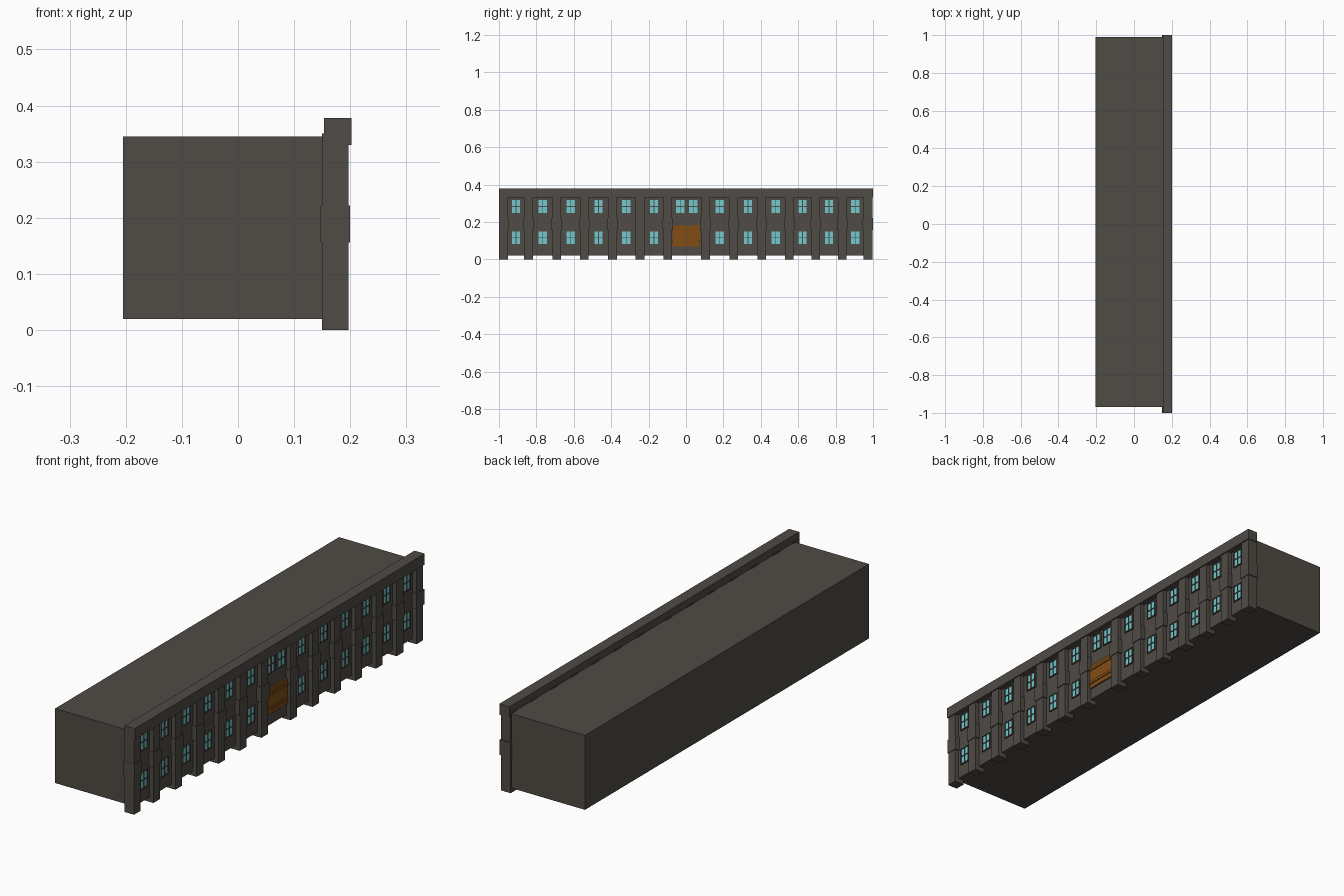
import bpy, bmesh

if "Cube" in bpy.data.objects:
    bpy.data.objects.remove(bpy.data.objects["Cube"])


def material(name, color):
    m = bpy.data.materials.new(name)
    m.diffuse_color = (*color, 1)
    m.use_nodes = True
    m.node_tree.nodes["Principled BSDF"].inputs["Base Color"].default_value = m.diffuse_color
    return m


STONE = material("stone", (0.08, 0.07, 0.06))
GLASS = material("glass", (0.17, 0.58, 0.61))
WOOD = material("wood", (0.22, 0.075, 0.008))


def boxes(name, mat, items):
    """One object made of boxes, each given as (x0, x1, y0, y1, z0, z1)."""
    bm = bmesh.new()
    for x0, x1, y0, y1, z0, z1 in items:
        for v in bmesh.ops.create_cube(bm, size=1)["verts"]:
            v.co.x = x1 if v.co.x > 0 else x0
            v.co.y = y1 if v.co.y > 0 else y0
            v.co.z = z1 if v.co.z > 0 else z0
    mesh = bpy.data.meshes.new(name)
    bm.to_mesh(mesh)
    bm.free()
    mesh.materials.append(mat)
    ob = bpy.data.objects.new(name, mesh)
    bpy.context.collection.objects.link(ob)
    return ob


# Main block, facade wall and cornice
boxes("building_body", STONE, [(-0.205, 0.155, -0.97, 0.99, 0.02, 0.345)])
boxes("facade_wall", STONE, [(0.152, 0.178, -0.985, 0.985, 0.02, 0.34)])
boxes("cornice", STONE, [(0.153, 0.202, -1, 1, 0.33, 0.378)])

# Pilasters with a block at mid height
pilasters = [-0.976, -0.842, -0.69, -0.543, -0.393, -0.246, -0.097,
             0.104, 0.256, 0.406, 0.553, 0.694, 0.836, 0.973]
W = 0.023
boxes("pilasters", STONE, [(0.15, 0.197, y - W, y + W, 0, 0.35) for y in pilasters])
boxes("pilaster_blocks", STONE,
      [(0.147, 0.2, max(y - 0.028, -1), min(y + 0.028, 1), 0.156, 0.222)
       for y in pilasters])

# Windows: one per bay on two floors, and a pair above the door
bays = [(a + b) / 2 for a, b in zip(pilasters, pilasters[1:])]
windows = [(y, z) for i, y in enumerate(bays) if i != 6 for z in (0.115, 0.283)]
windows += [(-0.031, 0.283), (0.039, 0.283)]
frames, panes = [], []
HW, HH, T = 0.026, 0.038, 0.004
for y, z in windows:
    panes.append((0.176, 0.181, y - HW + T, y + HW - T, z - HH + T, z + HH - T))
    for s in (-1, 0, 1):
        cy, cz = y + s * (HW - T / 2), z + s * (HH - T / 2)
        frames.append((0.176, 0.184, cy - T / 2, cy + T / 2, z - HH, z + HH))
        frames.append((0.176, 0.184, y - HW, y + HW, cz - T / 2, cz + T / 2))
boxes("window_panes", GLASS, panes)
boxes("window_frames", STONE, frames)

# Wooden gate with two cross boards
boxes("gate", WOOD, [(0.176, 0.185, -0.072, 0.076, 0.07, 0.182)])
boxes("gate_boards", WOOD, [(0.18, 0.189, -0.072, 0.076, z, z + 0.012)
                            for z in (0.09, 0.155)])
